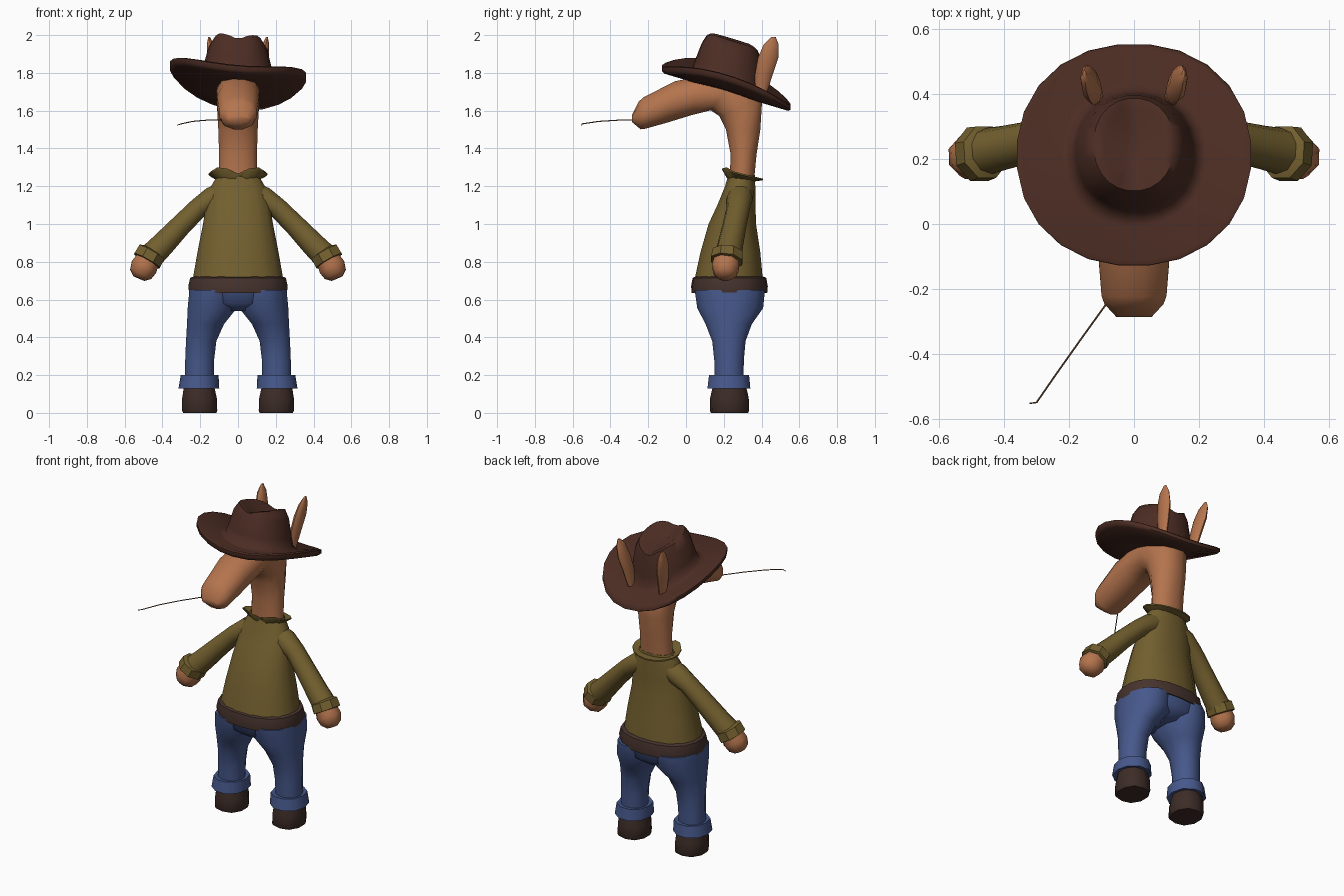
import bpy, bmesh, math
from mathutils import Vector

V = Vector
X = V((1, 0, 0))


def material(name, rgb):
    m = bpy.data.materials.new(name)
    m.diffuse_color = (*rgb, 1)
    return m


SKIN = material("tan_hide", (0.46, 0.175, 0.075))
SHIRT = material("olive_cloth", (0.17, 0.115, 0.028))
DENIM = material("blue_denim", (0.062, 0.098, 0.26))
HAT = material("dark_brown_felt", (0.072, 0.026, 0.017))
BELT = material("belt_leather", (0.062, 0.033, 0.026))
BOOT = material("boot_leather", (0.046, 0.025, 0.020))
STRAW = material("straw_brown", (0.22, 0.11, 0.055))


def loft(name, rings, mat, angle=50):
    """Skin a list of equal-length point rings and close both ends."""
    bm = bmesh.new()
    loops = [[bm.verts.new(p) for p in r] for r in rings]
    n = len(rings[0])
    for a, b in zip(loops, loops[1:]):
        for i in range(n):
            j = (i + 1) % n
            bm.faces.new((a[i], a[j], b[j], b[i]))
    bm.faces.new(loops[0])
    bm.faces.new(loops[-1])
    bmesh.ops.recalc_face_normals(bm, faces=bm.faces)
    me = bpy.data.meshes.new(name)
    bm.to_mesh(me)
    bm.free()
    me.materials.append(mat)
    ob = bpy.data.objects.new(name, me)
    bpy.context.collection.objects.link(ob)
    bpy.ops.object.select_all(action='DESELECT')
    ob.select_set(True)
    bpy.context.view_layer.objects.active = ob
    bpy.ops.object.shade_smooth_by_angle(angle=math.radians(angle))
    return ob


def ring(c, u, v, n=10, power=2.0, phase=0.5):
    """Superellipse around c spanned by half-axis vectors u and v."""
    pts = []
    for i in range(n):
        t = 2 * math.pi * (i + phase) / n
        cs, sn = math.cos(t), math.sin(t)
        k = (abs(cs) ** power + abs(sn) ** power) ** (-1 / power)
        pts.append(V(c) + u * cs * k + v * sn * k)
    return pts


def flat(secs, n=10, s=1, power=2.0, phase=0.5):
    """Level rings from (x, y, z, half x, half y)."""
    return [ring((x * s, y, z), V((a, 0, 0)), V((0, b, 0)), n, power, phase)
            for x, y, z, a, b in secs]


def tube(secs, n=8, s=1):
    """Rings across a path from (x, y, z, radius, half y)."""
    pts = [V((q[0] * s, q[1], q[2])) for q in secs]
    out = []
    for i, q in enumerate(secs):
        t = (pts[min(i + 1, len(pts) - 1)] - pts[max(i - 1, 0)]).normalized()
        u = t.cross(V((0, 1, 0))).normalized()
        out.append(ring(pts[i], u * q[3], u.cross(t) * q[4], n))
    return out


# Shirt body, belt and hips
loft("shirt_body", flat([
    (0, .225, .69, .245, .185), (0, .235, .85, .217, .16), (0, .245, 1.0, .187, .127),
    (0, .267, 1.1, .172, .102), (0, .285, 1.19, .15, .083), (0, .295, 1.26, .108, .07)],
    16, power=2.3), SHIRT)
loft("belt", flat([
    (0, .23, .64, .245, .185), (0, .23, .635, .26, .2), (0, .23, .67, .265, .203),
    (0, .23, .715, .255, .195), (0, .23, .722, .238, .178)], 18, power=2.4), BELT, 40)
loft("hips", flat([
    (0, .235, .54, .06, .12), (0, .235, .58, .2, .175), (0, .232, .66, .25, .19)],
    16, power=2.4), DENIM)

# Collar: flared ring with a notch at the front
collar_in, collar_out, collar_low = [], [], []
for i in range(16):
    t = 2 * math.pi * i / 16
    cs, sn = math.cos(t), math.sin(t)
    notch = 1 if i == 12 else 0
    point = 0.012 if i in (10, 14) else 0
    p = V((.155 * cs, .295 + (.07 if notch else .112) * sn,
           1.268 + .028 * -sn - .03 * notch + point))
    collar_in.append(V((.1 * cs, .295 + .068 * sn, 1.245)))
    collar_out.append(p)
    collar_low.append(p + V((0, 0, -.008)))
base = [V((p.x, p.y, 1.225)) for p in collar_in]
loft("collar", [collar_in, collar_out, collar_low, base], SHIRT, 40)

for s, side in ((1, "left"), (-1, "right")):
    # Trouser leg, turned-up cuff and boot
    loft("trouser_leg_" + side, flat([
        (.205, .228, .15, .078, .077), (.203, .228, .28, .078, .08),
        (.195, .227, .38, .082, .09), (.172, .226, .47, .1, .125),
        (.136, .234, .555, .133, .178), (.13, .232, .65, .13, .19)],
        12, s, 2.3), DENIM)
    loft("trouser_cuff_" + side, flat([
        (.207, .227, .135, .07, .07), (.207, .227, .128, .108, .118),
        (.203, .228, .2, .1, .11), (.203, .228, .195, .075, .075)],
        10, s, 2.2, 0), DENIM, 40)
    loft("boot_" + side, flat([
        (.203, .23, 0, .09, .098), (.203, .23, .012, .096, .104),
        (.204, .23, .08, .094, .102), (.206, .23, .14, .082, .088)],
        10, s, 2.4), BOOT)

    # Sleeve, cuff and hand
    loft("sleeve_" + side, tube([
        (.06, .29, 1.17, .06, .06), (.135, .285, 1.135, .066, .07),
        (.21, .277, 1.085, .056, .062), (.31, .255, .985, .06, .064),
        (.4, .235, .89, .067, .068), (.47, .22, .82, .072, .074)], 10, s), SHIRT)
    loft("sleeve_cuff_" + side, tube([
        (.452, .222, .858, .06, .06), (.457, .221, .85, .082, .086),
        (.482, .215, .805, .084, .09), (.485, .214, .8, .06, .06)], 8, s), SHIRT, 40)
    loft("hand_" + side, tube([
        (.472, .216, .82, .066, .07), (.498, .21, .772, .077, .077),
        (.515, .207, .735, .066, .064), (.525, .206, .712, .035, .035)], 8, s), SKIN, 60)

    # Leaf-shaped ear standing behind the hat crown
    loft("ear_" + side, flat([
        (.112, .395, 1.68, .018, .028), (.124, .412, 1.79, .026, .047),
        (.137, .435, 1.88, .026, .054), (.147, .451, 1.95, .018, .04),
        (.153, .463, 1.99, .005, .012)], 8, s, phase=0), SKIN, 60)

# Neck and head in one sweep: under edge (y, z), upper edge (y, z), half width
head = [
    (.23, 1.22, .36, 1.22, .105), (.235, 1.37, .375, 1.37, .102),
    (.21, 1.50, .395, 1.50, .106), (.175, 1.57, .405, 1.655, .112),
    (.13, 1.6, .28, 1.80, .115), (.03, 1.575, .08, 1.785, .115),
    (-.1, 1.535, -.06, 1.757, .113), (-.215, 1.503, -.225, 1.672, .102),
    (-.24, 1.5, -.25, 1.65, .093), (-.287, 1.54, -.287, 1.575, .055)]
loft("neck_and_head", [
    ring((0, (y0 + y1) / 2, (z0 + z1) / 2), X * w, V((0, y1 - y0, z1 - z0)) / 2, 12, 2.4)
    for y0, z0, y1, z1, w in head], SKIN, 60)

# Hat: brim underside, rolled edge, crown and dented top, as (half x, half y, height, centre y)
hat = [
    (.04, .04, .0, .21), (.2, .19, -.005, .215), (.345, .33, -.005, .213), (.362, .343, .005, .213),
    (.362, .342, .028, .213), (.345, .325, .038, .213), (.225, .22, .03, .215),
    (.195, .19, .05, .218), (.18, .178, .11, .225), (.155, .16, .2, .237),
    (.125, .143, .25, .245), (.095, .115, .252, .247), (.04, .06, .232, .245)]
rings = []
for rx, ry, h, cy in hat:
    r = ring((0, cy, 0), V((rx, 0, 0)), V((0, ry, 0)), 24, 2.15)
    for p in r:
        lift = .085 * (p.x / .36) ** 2 - .085 * p.x      # sides curl up, one more than the other
        if h > .19:                                       # crease along the crown
            lift = .03 * min(1, abs(p.x) / .1) - .05 * p.x
            lift -= .012 * max(0, 1 - abs(p.x) / .06)
        p.z = 1.705 - .3 * (p.y - .213) + h + lift
    rings.append(r)
loft("hat", rings, HAT, 60)

# Straw held in the mouth
loft("straw", tube([
    (-.07, -.225, 1.552, .003, .003), (-.16, -.35, 1.55, .003, .003),
    (-.24, -.463, 1.543, .003, .003), (-.3, -.55, 1.53, .003, .003),
    (-.322, -.553, 1.523, .002, .002)], 5), STRAW)
